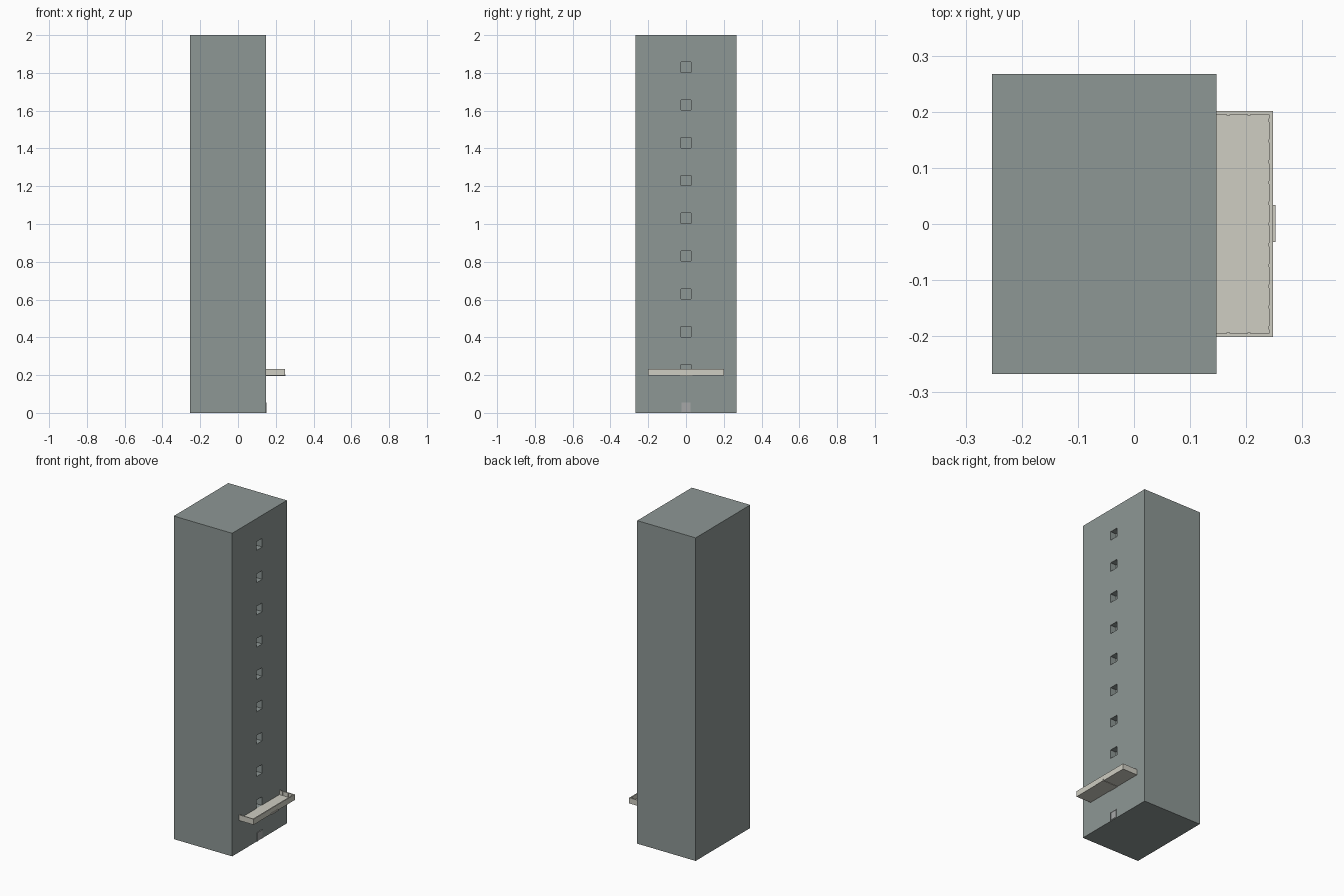
import bpy

if "Cube" in bpy.data.objects:
    bpy.data.objects.remove(bpy.data.objects["Cube"])

def material(name, rgb):
    m = bpy.data.materials.new(name)
    m.diffuse_color = (*rgb, 1)
    m.use_nodes = True
    m.node_tree.nodes["Principled BSDF"].inputs["Base Color"].default_value = m.diffuse_color
    return m

concrete = material("concrete", (0.27, 0.31, 0.30))
cream = material("cream", (0.62, 0.61, 0.54))
door_grey = material("door_grey", (0.38, 0.39, 0.39))

def box(name, x, y, z, mat):
    """Box from (min, max) ranges."""
    bpy.ops.mesh.primitive_cube_add(size=1)
    o = bpy.context.object
    o.name = name
    for v in o.data.vertices:
        v.co = [r[0] + (c + 0.5) * (r[1] - r[0]) for c, r in zip(v.co, (x, y, z))]
    o.data.materials.append(mat)
    return o

WALL = 0.147

# Tower block
tower = box("tower", (-0.253, WALL), (-0.267, 0.267), (0, 2), concrete)

# Window recesses, one per floor, cut into the right wall
cutters = []
for i in range(9):
    z = 0.23 + 0.2 * i
    cutters.append(box("window_cutter", (WALL - 0.04, WALL + 0.05),
                       (-0.027, 0.027), (z - 0.027, z + 0.027), concrete))
with bpy.context.temp_override(active_object=cutters[0],
                               selected_editable_objects=cutters,
                               selected_objects=cutters):
    bpy.ops.object.join()
cutter = cutters[0]
cut = tower.modifiers.new("windows", 'BOOLEAN')
cut.operation = 'DIFFERENCE'
cut.solver = 'EXACT'
cut.object = cutter
bpy.context.view_layer.objects.active = tower
bpy.ops.object.modifier_apply(modifier=cut.name)
bpy.data.objects.remove(cutter)

# Entrance door at ground level, with a thin frame
box("door", (WALL - 0.01, WALL + 0.002), (-0.021, 0.021), (0.005, 0.051), door_grey)
for s in (-1, 1):
    box("door_jamb", (WALL - 0.01, WALL + 0.004),
        sorted((s * 0.021, s * 0.024)), (0.0, 0.055), door_grey)
box("door_lintel", (WALL - 0.01, WALL + 0.004), (-0.021, 0.021), (0.051, 0.055), door_grey)

# Balcony tray: floor slab and parapet on three sides
box("balcony_floor", (WALL, 0.241), (-0.195, 0.195), (0.197, 0.206), cream)
box("parapet_front", (0.241, 0.248), (-0.201, 0.201), (0.197, 0.232), cream)
for s in (-1, 1):
    box("parapet_side", (WALL, 0.241), sorted((s * 0.195, s * 0.201)), (0.197, 0.232), cream)

# Shallow ribs on the inside of the parapet
for i in range(11):
    y = -0.185 + 0.037 * i
    box("parapet_rib", (0.2395, 0.242), (y - 0.003, y + 0.003), (0.206, 0.231), cream)
for s in (-1, 1):
    for x in (0.168, 0.205):
        box("parapet_side_rib", (x - 0.003, x + 0.003),
            sorted((s * 0.1935, s * 0.196)), (0.206, 0.231), cream)

# Central support beam under the balcony
box("support_beam", (WALL, 0.252), (-0.032, 0.034), (0.195, 0.204), cream)
